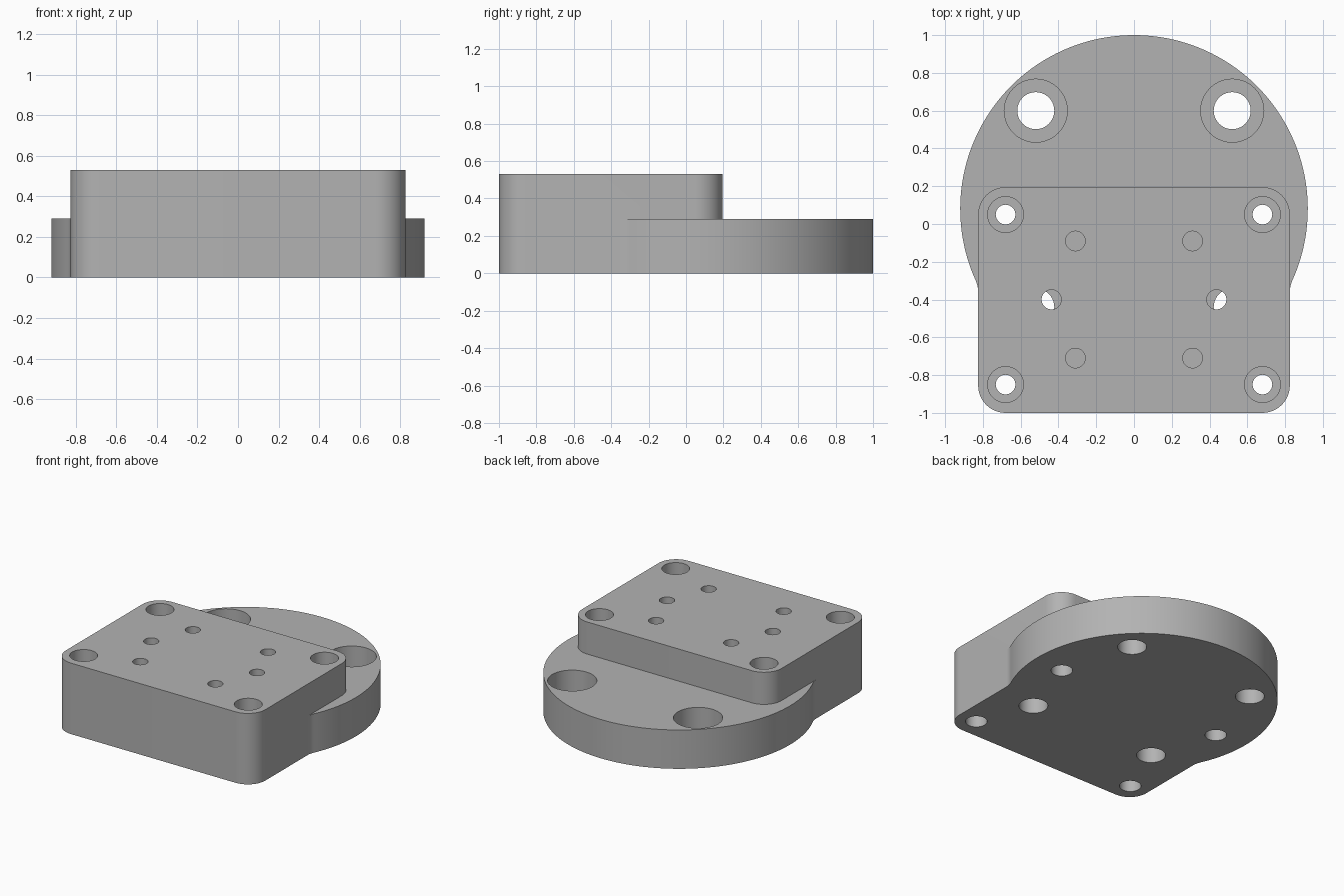
import bpy, bmesh
from math import sin, cos, pi, sqrt, atan2

if "Cube" in bpy.data.objects:
    bpy.data.objects.remove(bpy.data.objects["Cube"], do_unlink=True)

# Material
grey = bpy.data.materials.new("machined grey")
grey.use_nodes = True
COLOUR = (0.45, 0.45, 0.45, 1)
grey.diffuse_color = COLOUR
grey.node_tree.nodes["Principled BSDF"].inputs["Base Color"].default_value = COLOUR

# Main dimensions
HALF_W, FRONT, BACK, CORNER = 0.825, -1.0, 0.195, 0.145
DISC_Y, DISC_R, DISC_H, BLOCK_H, FILLET = 0.08, 0.92, 0.29, 0.53, 0.15


def arc(cx, cy, r, a0, a1, n):
    return [(cx + r * cos(a0 + (a1 - a0) * i / n), cy + r * sin(a0 + (a1 - a0) * i / n))
            for i in range(n + 1)]


def make_object(name, bm):
    bmesh.ops.recalc_face_normals(bm, faces=bm.faces)
    mesh = bpy.data.meshes.new(name)
    bm.to_mesh(mesh)
    bm.free()
    mesh.materials.append(grey)
    obj = bpy.data.objects.new(name, mesh)
    bpy.context.collection.objects.link(obj)
    return obj


def prism(name, outline, height):
    bm = bmesh.new()
    face = bm.faces.new([bm.verts.new((x, y, 0)) for x, y in outline])
    top = bmesh.ops.extrude_face_region(bm, geom=[face])["geom"]
    for v in top:
        if isinstance(v, bmesh.types.BMVert):
            v.co.z = height
    return make_object(name, bm)


def stepped_cutter(x, y, steps, n=40):
    """Solid of revolution from (radius, z) steps, bottom to top."""
    bm = bmesh.new()
    rings = [[bm.verts.new((px, py, z)) for px, py in arc(x, y, r, 0, 2 * pi, n)[:-1]]
             for r, z in steps]
    for low, high in zip(rings, rings[1:]):
        for i in range(n):
            j = (i + 1) % n
            bm.faces.new((low[i], low[j], high[j], high[i]))
    bm.faces.new(rings[0])
    bm.faces.new(rings[-1])
    return make_object("hole_cutter", bm)


def combine(target, tool, operation):
    mod = target.modifiers.new("combine", "BOOLEAN")
    mod.operation, mod.solver, mod.object = operation, "EXACT", tool
    bpy.context.view_layer.objects.active = target
    bpy.ops.object.modifier_apply(modifier=mod.name)
    bpy.data.objects.remove(tool, do_unlink=True)


# Raised block with rounded vertical corners
outline = []
for k, (sx, cy) in enumerate([(1, BACK - CORNER), (-1, BACK - CORNER),
                              (-1, FRONT + CORNER), (1, FRONT + CORNER)]):
    outline += arc(sx * (HALF_W - CORNER), cy, CORNER, k * pi / 2, (k + 1) * pi / 2, 12)
plate = prism("mounting_plate", outline, BLOCK_H)

# Round flange, blended into the block sides by concave fillets
fx = HALF_W + FILLET
fy = DISC_Y - sqrt((DISC_R + FILLET) ** 2 - fx ** 2)
touch = atan2(fy - DISC_Y, fx)
blend = arc(fx, fy, FILLET, pi, pi + touch, 6)
flange_outline = [(HALF_W - 0.1, fy)] + blend
flange_outline += arc(0, DISC_Y, DISC_R, touch, pi - touch, 120)[1:-1]
flange_outline += [(-x, y) for x, y in reversed(blend)] + [(0.1 - HALF_W, fy)]
combine(plate, prism("flange", flange_outline, DISC_H), "UNION")

# Holes, mirrored left and right
UNDER, OVER = -0.1, 0.7
corner_steps = [(0.073, UNDER), (0.073, 0.15), (0.052, 0.15),
                (0.052, 0.33), (0.095, 0.33), (0.095, OVER)]
flange_steps = [(0.098, UNDER), (0.098, 0.11), (0.167, 0.11), (0.167, OVER)]
underside_steps = [(0.098, UNDER), (0.098, 0.3)]
small_steps = [(0.052, 0.26), (0.052, OVER)]
holes = [(0.68, 0.05, corner_steps), (0.68, -0.85, corner_steps),
         (0.52, 0.6, flange_steps), (0.52, -0.44, underside_steps),
         (0.31, -0.09, small_steps), (0.31, -0.71, small_steps), (0.437, -0.4, small_steps)]
for x, y, steps in holes:
    for side in (-1, 1):
        combine(plate, stepped_cutter(side * x, y, steps), "DIFFERENCE")

# Smooth curved walls, keep machined edges crisp
bpy.ops.object.select_all(action="DESELECT")
plate.select_set(True)
bpy.context.view_layer.objects.active = plate
bpy.ops.object.shade_smooth_by_angle(angle=pi / 6)
